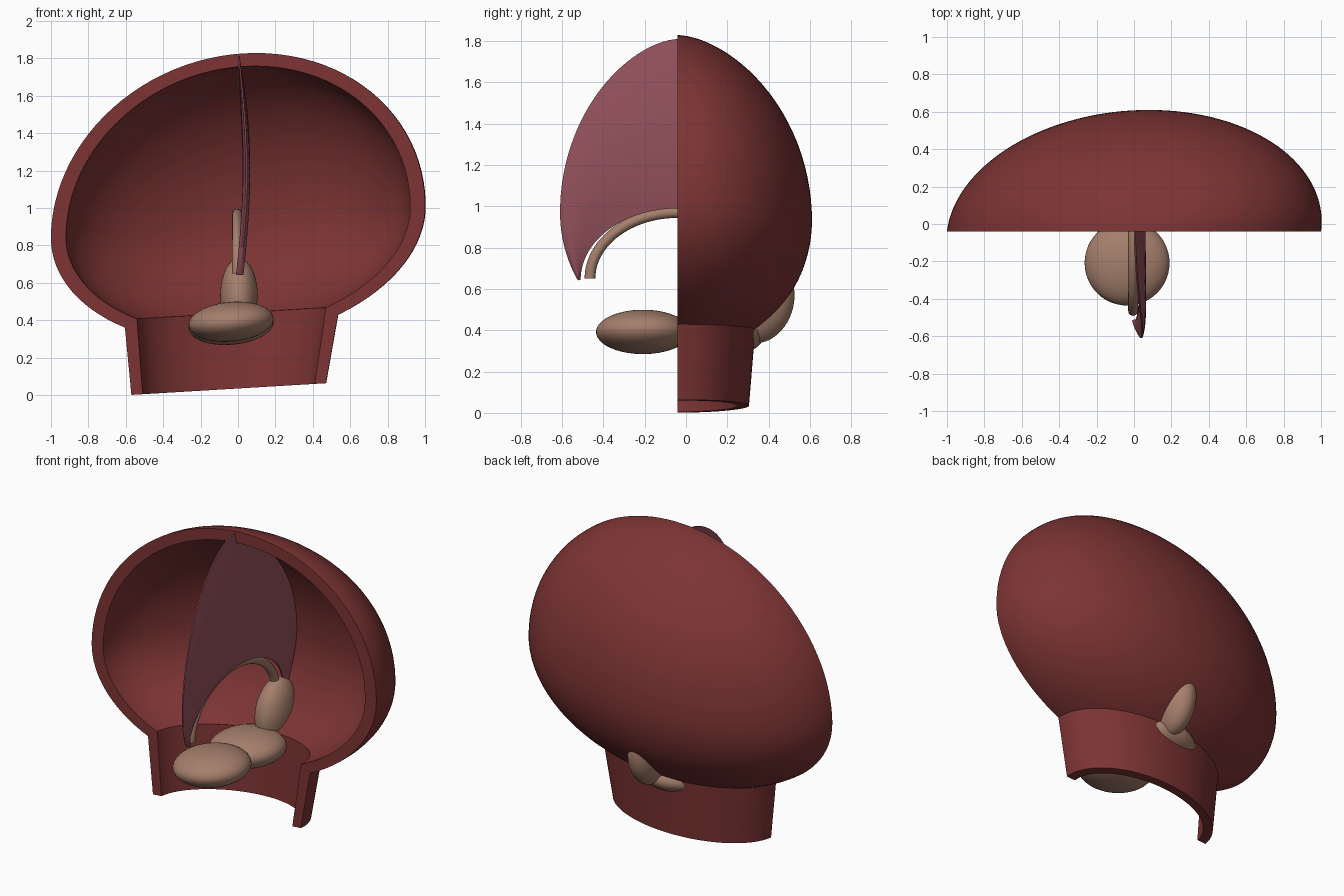
import bpy, bmesh, math
from math import sin, cos, pi, radians
from mathutils import Matrix, Vector

cube = bpy.data.objects.get("Cube")
if cube:
    bpy.data.objects.remove(cube)

CUT_Y = -0.04


def material(name, rgb):
    m = bpy.data.materials.new(name)
    m.use_nodes = True
    m.diffuse_color = (*rgb, 1)
    bsdf = m.node_tree.nodes["Principled BSDF"]
    bsdf.inputs["Base Color"].default_value = (*rgb, 1)
    bsdf.inputs["Roughness"].default_value = 0.6
    return m


red = material("dark_red", (0.205, 0.034, 0.034))
tan = material("tan", (0.376, 0.212, 0.15))
mauve = material("mauve", (0.30, 0.084, 0.107))


def finish(bm, name, mat, angle=40):
    bmesh.ops.remove_doubles(bm, verts=bm.verts, dist=1e-5)
    bmesh.ops.recalc_face_normals(bm, faces=bm.faces)
    mesh = bpy.data.meshes.new(name)
    bm.to_mesh(mesh)
    bm.free()
    ob = bpy.data.objects.new(name, mesh)
    bpy.context.collection.objects.link(ob)
    mesh.materials.append(mat)
    bpy.ops.object.select_all(action='DESELECT')
    ob.select_set(True)
    bpy.context.view_layer.objects.active = ob
    bpy.ops.object.shade_smooth_by_angle(angle=radians(angle))
    return ob


def loft(bm, rings, closed):
    """Skin rows of points; closed joins the last row to the first."""
    rows = [[bm.verts.new(p) for p in ring] for ring in rings]
    for i in range(len(rows) if closed else len(rows) - 1):
        a, b = rows[i], rows[(i + 1) % len(rows)]
        for j in range(len(a) - 1):
            bm.faces.new((a[j], a[j + 1], b[j + 1], b[j]))
    return rows


def half_ring(z, w, d, cx, steps=64):
    """Half an oval, slightly skewed and tilted up towards +x."""
    pts = []
    for k in range(steps + 1):
        t = pi * k / steps
        x = cx + w * (cos(t) + 0.08 * sin(t))
        pts.append(Vector((x, CUT_Y + d * sin(t), z + 0.06 * x)))
    return pts


def half_shell(name, outer, inner):
    bm = bmesh.new()
    rows = loft(bm, [half_ring(*p) for p in outer + inner[::-1]], True)
    n = len(outer)
    # flat rim along the cut
    for i in range(n - 1):
        a, b, c, d = rows[i], rows[i + 1], rows[-2 - i], rows[-1 - i]
        for e in (0, -1):
            bm.faces.new((a[e], b[e], c[e], d[e]))
    return finish(bm, name, red)


def head_profile(width, depth, top, base_z, base_w, steps=40):
    """Egg from the crown down to the neck seam: (z, width, depth, centre x)."""
    mid = 0.925
    low = (mid - base_z) / math.sqrt(1 - (base_w / width) ** 2)
    end = -math.acos(base_w / width)
    out = []
    for i in range(steps + 1):
        a = pi / 2 + (end - pi / 2) * i / steps
        up = max(sin(a), 0)
        z = mid + sin(a) * (top - mid if a > 0 else low)
        c = max(cos(a), 0)
        cx = 0.03 * up if a > 0 else -0.035 * a / end
        out.append((z, width * c, depth * c ** (1.2 if a > 0 else 1), cx))
    return out


# Domed half shell and tapered half collar
half_shell("dome_shell",
           head_profile(1.0, 0.65, 1.825, 0.397, 0.57),
           head_profile(0.92, 0.57, 1.755, 0.44, 0.505))
half_shell("neck_collar",
           [(0.40, 0.57, 0.375, -0.035), (0.035, 0.52, 0.345, -0.05)],
           [(0.44, 0.505, 0.315, -0.035), (0.035, 0.46, 0.29, -0.05)])

# Thin curved crescent partition
bm = bmesh.new()
N, M = 72, 14
sides = ([], [])
for i in range(N + 1):
    a = pi * i / N
    lean = radians(-32) + a * (pi + radians(64)) / pi
    h = 0.84 if sin(lean) > 0 else 0.62
    narrow = abs(cos(lean)) ** (1.2 if sin(lean) > 0 else 1)
    out = Vector((0, CUT_Y - 0.57 * narrow * math.copysign(1, cos(lean)),
                  0.97 + h * sin(lean)))
    arch = Vector((0, CUT_Y - 0.47 * cos(a), 0.645 + 0.345 * sin(a)))
    front, back = [], []
    for j in range(M + 1):
        f = j / M
        p = arch.lerp(out, f)
        bow = 0.005 + 0.04 * sin(pi * min(max((p.z - 0.6) / 1.2, 0), 1))
        thick = 0.004 + 0.016 * sin(pi * f)
        front.append(p + Vector((bow + thick, 0, 0)))
        back.append(p + Vector((bow - thick, 0, 0)))
    sides[0].append(front + back[::-1] + front[:1])
loft(bm, sides[0], False)
finish(bm, "crescent_partition", mauve, 50)

# Arched cord following the lower edge of the partition
bm = bmesh.new()
tube = []
for i in range(49):
    a = pi * i / 48
    c = Vector((-0.005, CUT_Y - 0.425 * cos(a), 0.65 + 0.32 * sin(a)))
    side = Vector((0, -cos(a), sin(a)))
    tube.append([c + 0.026 * (cos(t) * side + Vector((sin(t), 0, 0)))
                 for t in [2 * pi * k / 16 for k in range(17)]])
rows = loft(bm, tube, False)
for end in (rows[0], rows[-1]):
    bm.faces.new(end[:-1])
finish(bm, "arched_cord", tan)


# Rounded lobes
def lobe(name, centre, radii, rot):
    bm = bmesh.new()
    m = Matrix.Translation(centre) @ rot @ Matrix.Diagonal((*radii, 1))
    bmesh.ops.create_uvsphere(bm, u_segments=48, v_segments=24, radius=1, matrix=m)
    finish(bm, name, tan)


tilt = Matrix.Rotation(radians(-5), 4, 'Y')
lobe("front_lobe", (-0.037, -0.208, 0.392), (0.228, 0.228, 0.106), tilt)
lobe("middle_lobe", (-0.037, 0.15, 0.375), (0.228, 0.228, 0.106), tilt)
lobe("rear_lobe", (0.005, 0.37, 0.535), (0.1, 0.15, 0.2),
     Matrix.Rotation(radians(-18), 4, 'X'))
